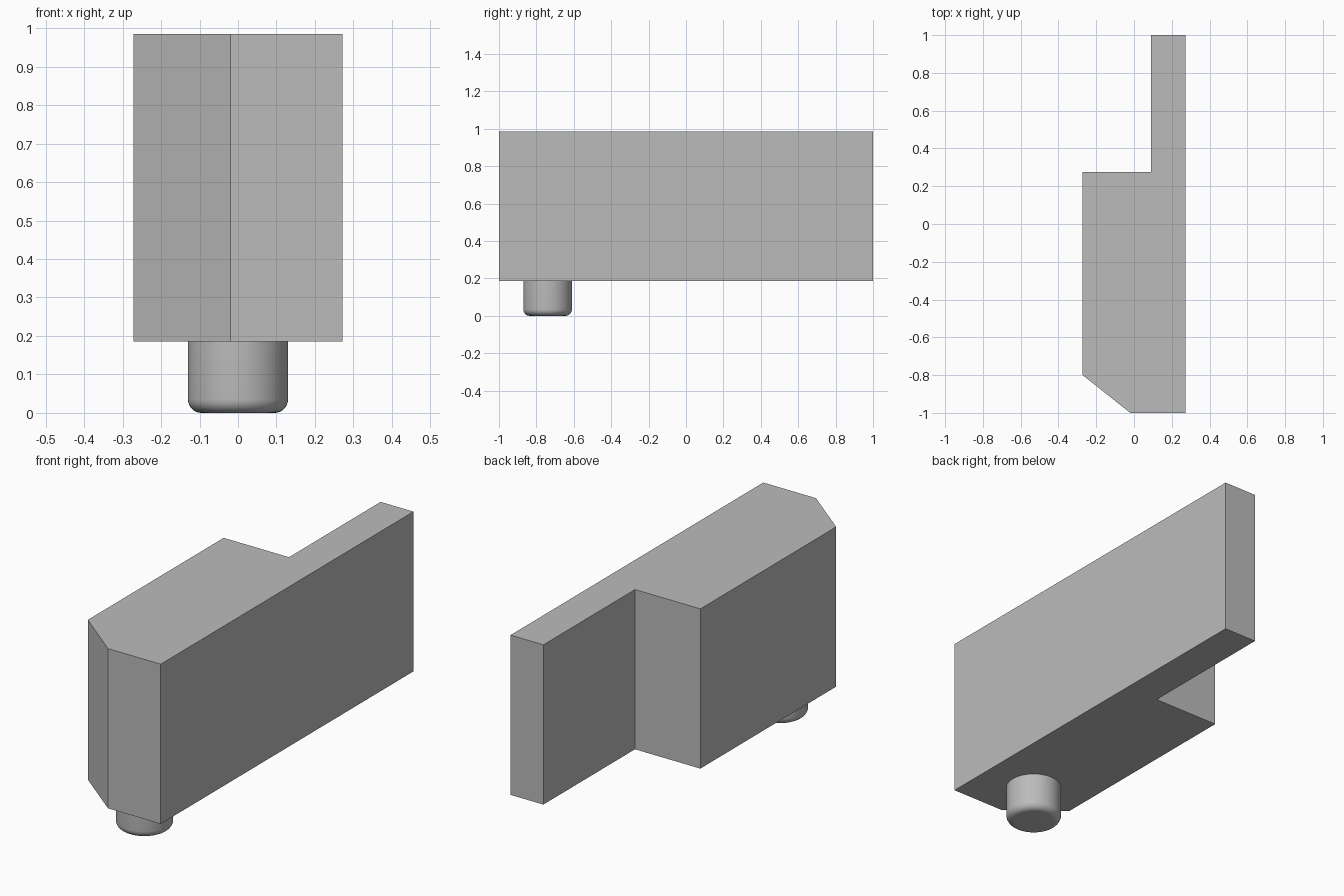
import bpy, bmesh, math

if "Cube" in bpy.data.objects:
    bpy.data.objects.remove(bpy.data.objects["Cube"])

grey = bpy.data.materials.new("plain_grey")
grey.diffuse_color = (0.5, 0.5, 0.5, 1)
grey.use_nodes = True
grey.node_tree.nodes["Principled BSDF"].inputs["Base Color"].default_value = grey.diffuse_color

BASE, TOP = 0.185, 0.985


def finish(name, bm):
    bmesh.ops.recalc_face_normals(bm, faces=bm.faces[:])
    mesh = bpy.data.meshes.new(name)
    bm.to_mesh(mesh)
    bm.free()
    mesh.materials.append(grey)
    obj = bpy.data.objects.new(name, mesh)
    bpy.context.collection.objects.link(obj)
    return obj


# Stepped block: plan outline with a front chamfer and a thin rear tongue
outline = [(-0.02, -1), (0.272, -1), (0.272, 1), (0.09, 1),
           (0.09, 0.275), (-0.272, 0.275), (-0.272, -0.8)]
bm = bmesh.new()
face = bm.faces.new([bm.verts.new((x, y, BASE)) for x, y in outline])
side = bmesh.ops.extrude_face_region(bm, geom=[face])
verts = [g for g in side["geom"] if isinstance(g, bmesh.types.BMVert)]
bmesh.ops.translate(bm, verts=verts, vec=(0, 0, TOP - BASE))
finish("stepped_block", bm)

# Round peg under the front end, with a rounded lower rim
R, FILLET, STEPS = 0.13, 0.035, 8
profile = [(0, 0)]
for i in range(STEPS + 1):
    a = math.pi / 2 * i / STEPS
    profile.append((R - FILLET + FILLET * math.sin(a), FILLET - FILLET * math.cos(a)))
profile += [(R, BASE), (0, BASE)]
bm = bmesh.new()
pts = [bm.verts.new((r, 0, z)) for r, z in profile]
edges = [bm.edges.new(p) for p in zip(pts, pts[1:])]
bmesh.ops.spin(bm, geom=pts + edges, cent=(0, 0, 0), axis=(0, 0, 1),
               angle=2 * math.pi, steps=64)
bmesh.ops.remove_doubles(bm, verts=bm.verts[:], dist=0.0005)
peg = finish("locating_peg", bm)
peg.location = (0, -0.74, 0)
bpy.context.view_layer.objects.active = peg
peg.select_set(True)
bpy.ops.object.shade_smooth_by_angle(angle=math.radians(30))
